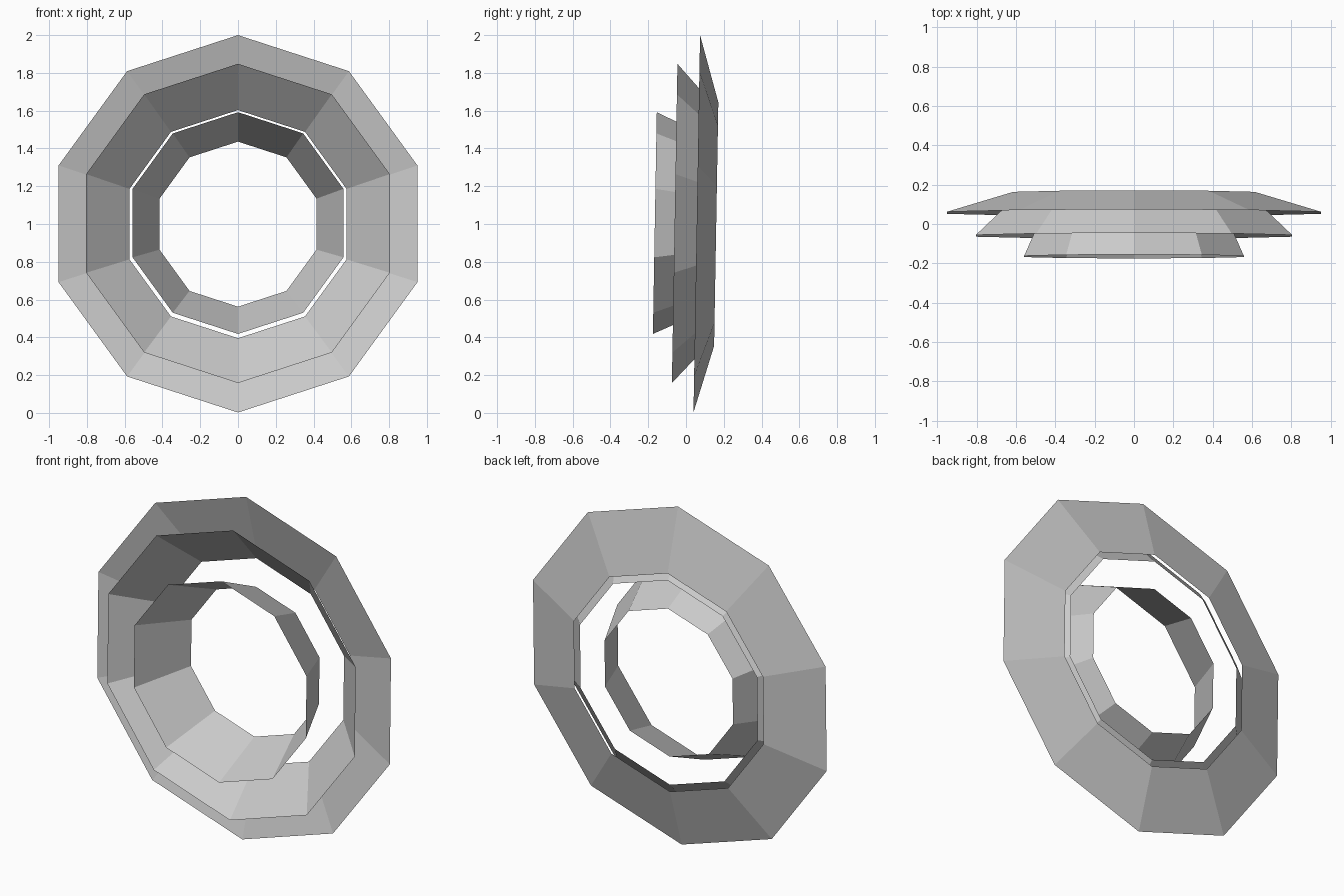
import bpy
import bmesh
from math import sin, cos, tau, radians

cube = bpy.data.objects.get("Cube")
if cube:
    bpy.data.objects.remove(cube, do_unlink=True)

SIDES = 10
BACK = 0.16  # depth shared by the rear rims

grey = bpy.data.materials.new("light grey")
grey.use_nodes = True
colour = (0.6, 0.6, 0.6, 1)
grey.diffuse_color = colour
grey.node_tree.nodes["Principled BSDF"].inputs["Base Color"].default_value = colour


def tapered_ring(name, front_radius, front_y, back_radius):
    """Open, flat-faced band that narrows from its front rim to its rear rim."""
    bm = bmesh.new()
    rims = []
    for radius, y in ((front_radius, front_y), (back_radius, BACK)):
        rims.append([bm.verts.new((radius * sin(tau * i / SIDES), y,
                                   radius * cos(tau * i / SIDES)))
                     for i in range(SIDES)])
    front, back = rims
    for i in range(SIDES):
        j = (i + 1) % SIDES
        bm.faces.new((front[i], front[j], back[j], back[i]))
    bmesh.ops.recalc_face_normals(bm, faces=bm.faces)
    mesh = bpy.data.meshes.new(name)
    bm.to_mesh(mesh)
    bm.free()
    mesh.materials.append(grey)
    ring = bpy.data.objects.new(name, mesh)
    ring.location.z = 1.002
    ring.rotation_euler.x = radians(-1)  # slight backward lean
    bpy.context.collection.objects.link(ring)


# Three nested bands, widest at the back
tapered_ring("outer_ring", 0.999, 0.057, 0.645)
tapered_ring("middle_ring", 0.845, -0.06, 0.604)
tapered_ring("inner_ring", 0.587, -0.165, 0.437)
